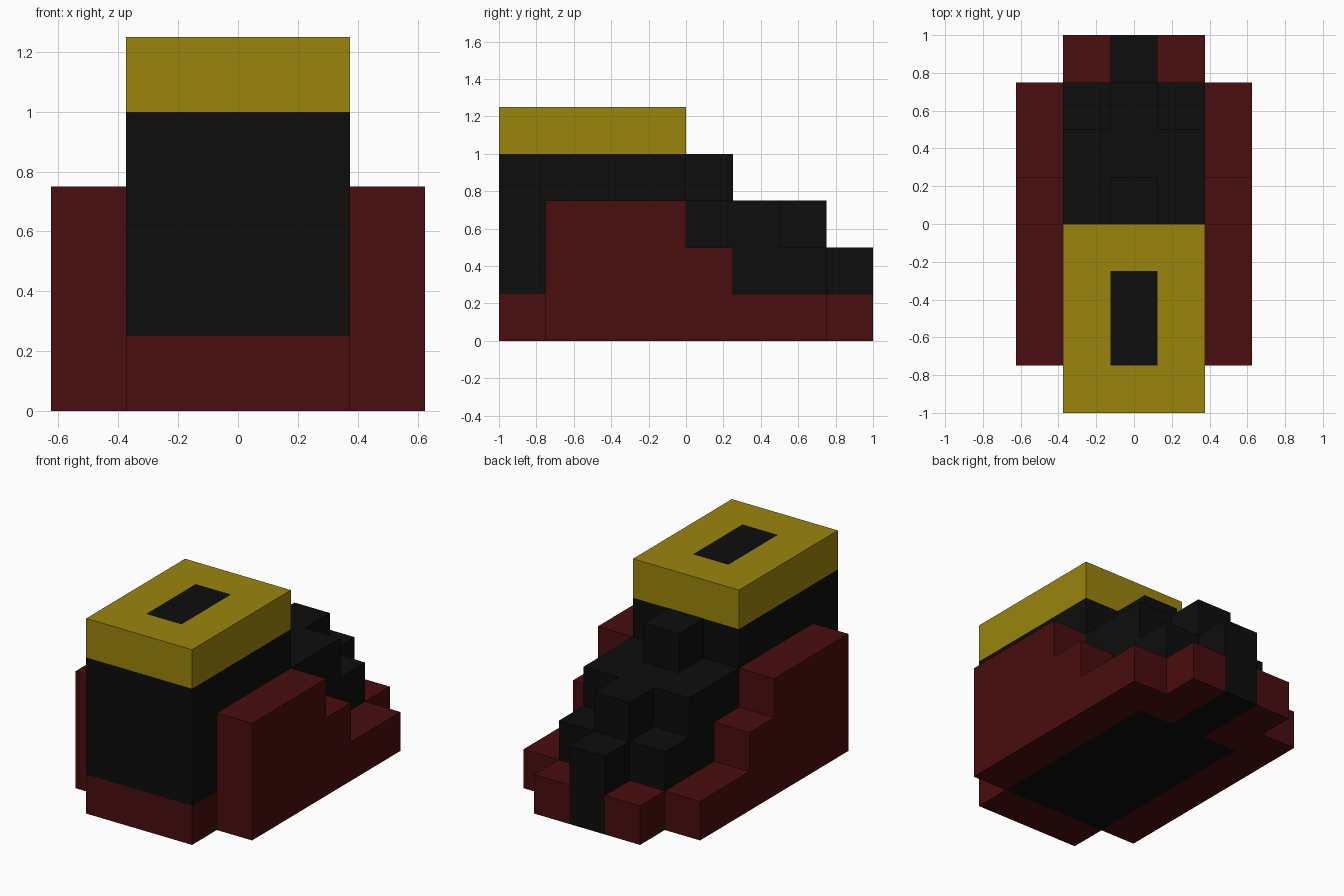
import bpy
import bmesh
from mathutils import Vector

cube = bpy.data.objects.get("Cube")
if cube:
    bpy.data.objects.remove(cube, do_unlink=True)

U = 0.25  # one block


def material(name, rgb):
    m = bpy.data.materials.new(name)
    m.use_nodes = True
    m.diffuse_color = (*rgb, 1)
    m.node_tree.nodes["Principled BSDF"].inputs["Base Color"].default_value = (*rgb, 1)
    return m


RED = material("dark red", (0.068, 0.004, 0.0045))
BLACK = material("black", (0.004, 0.004, 0.004))
YELLOW = material("mustard yellow", (0.325, 0.235, 0.004))


def extrude_profile(name, profile, x0, x1, mat, mirror=False):
    """Extrude a (y, z) outline, given in blocks, from x0 to x1."""
    bm = bmesh.new()
    face = bm.faces.new([bm.verts.new((x0 * U, y * U, z * U)) for y, z in profile])
    new = bmesh.ops.extrude_face_region(bm, geom=[face], use_keep_orig=True)["geom"]
    moved = [v for v in new if isinstance(v, bmesh.types.BMVert)]
    bmesh.ops.translate(bm, verts=moved, vec=((x1 - x0) * U, 0, 0))
    bmesh.ops.recalc_face_normals(bm, faces=bm.faces)
    mesh = bpy.data.meshes.new(name)
    bm.to_mesh(mesh)
    bm.free()
    mesh.materials.append(mat)
    obj = bpy.data.objects.new(name, mesh)
    bpy.context.collection.objects.link(obj)
    if mirror:
        obj.modifiers.new("mirror", 'MIRROR')
    return obj


def rect(y0, y1, z0, z1):
    return [(y0, z0), (y1, z0), (y1, z1), (y0, z1)]


# Stepped red walls on both sides
extrude_profile("side_walls", [(-3, 0), (3, 0), (3, 1), (1, 1), (1, 2), (0, 2), (0, 3), (-3, 3)],
                1.5, 2.5, RED, mirror=True)

# Black body: tall front with a stepped back, higher along the middle
front = [(-4, 4), (-4, 1), (-3, 1), (-3, 0)]
extrude_profile("body_sides", [(2, 0), (2, 1), (3, 1), (3, 2), (2, 2), (2, 3), (0, 3), (0, 4)] + front,
                0.5, 1.5, BLACK, mirror=True)
extrude_profile("body_spine", [(4, 0), (4, 2), (3, 2), (3, 3), (1, 3), (1, 4)] + front,
                -0.5, 0.5, BLACK)

# Red footing at the front and both sides of the tail
extrude_profile("front_footing", rect(-4, -3, 0, 1), -1.5, 1.5, RED)
extrude_profile("tail_footings", rect(2, 4, 0, 1), 0.5, 1.5, RED, mirror=True)

# Yellow roof with a black panel cut into its top face
roof = extrude_profile("roof", rect(-4, 0, 4, 5), -1.5, 1.5, YELLOW)
roof.data.materials.append(BLACK)
bm = bmesh.new()
bm.from_mesh(roof.data)
for axis, at in (((1, 0, 0), -0.5), ((1, 0, 0), 0.5), ((0, 1, 0), -3), ((0, 1, 0), -1)):
    bmesh.ops.bisect_plane(bm, geom=bm.verts[:] + bm.edges[:] + bm.faces[:],
                           plane_co=Vector(axis) * at * U, plane_no=axis)
for f in bm.faces:
    c = f.calc_center_median() / U
    if f.normal.z > 0.9 and abs(c.x) < 0.5 and -3 < c.y < -1:
        f.material_index = 1
bm.to_mesh(roof.data)
bm.free()
